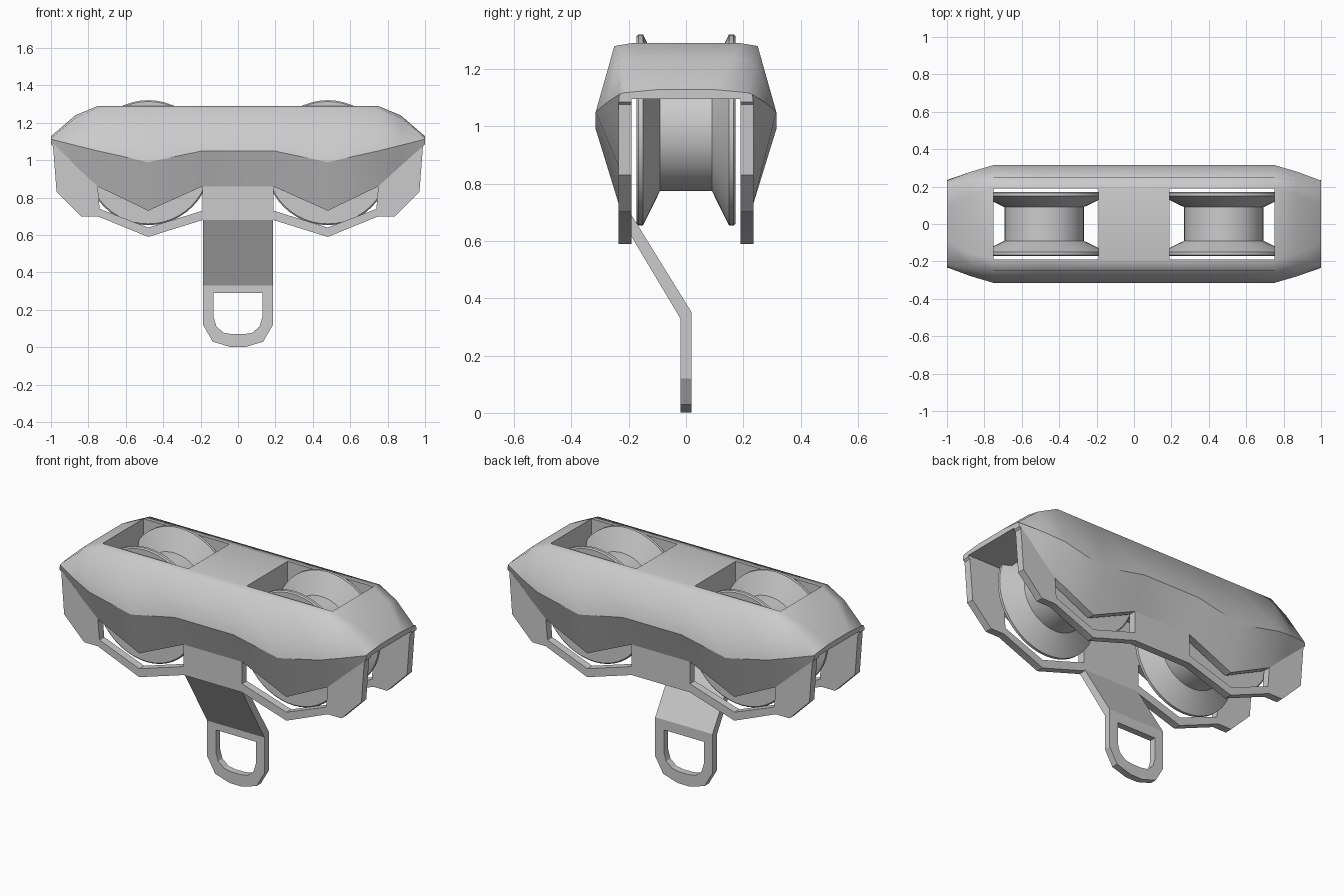
import bpy, bmesh, math
from mathutils import Matrix

cube = bpy.data.objects.get("Cube")
if cube:
    bpy.data.objects.remove(cube)

metal = bpy.data.materials.new("grey metal")
metal.use_nodes = True
GREY = (0.6, 0.6, 0.6, 1)
metal.diffuse_color = GREY
metal.node_tree.nodes["Principled BSDF"].inputs["Base Color"].default_value = GREY


def finish(bm, name, soft=lambda edge: False):
    """Smooth shading with sharp edges above 30 degrees, except soft ones."""
    bmesh.ops.recalc_face_normals(bm, faces=bm.faces)
    for f in bm.faces:
        f.smooth = True
    for e in bm.edges:
        e.smooth = soft(e) or e.calc_face_angle(math.pi) < math.radians(30)
    mesh = bpy.data.meshes.new(name)
    bm.to_mesh(mesh)
    bm.free()
    mesh.materials.append(metal)
    obj = bpy.data.objects.new(name, mesh)
    bpy.context.collection.objects.link(obj)
    return obj


def cut_sheet(name, outlines, half_depth, location, turn=0):
    """Flat sheet from upright outlines; later outlines become holes."""
    curve = bpy.data.curves.new(name + " outline", "CURVE")
    curve.dimensions = "2D"
    curve.fill_mode = "BOTH"
    curve.extrude = half_depth
    for pts in outlines:
        spline = curve.splines.new("POLY")
        spline.points.add(len(pts) - 1)
        for p, (u, v) in zip(spline.points, pts):
            p.co = (u, v, 0, 1)
        spline.use_cyclic_u = True
    helper = bpy.data.objects.new(name + " helper", curve)
    bpy.context.collection.objects.link(helper)
    mesh = helper.to_mesh()
    bm = bmesh.new()
    bm.from_mesh(mesh)
    helper.to_mesh_clear()
    bpy.data.objects.remove(helper)
    bmesh.ops.remove_doubles(bm, verts=bm.verts, dist=0.0005)
    bm.transform(Matrix.Translation(location) @ Matrix.Rotation(turn, 4, "Z")
                 @ Matrix.Rotation(math.pi / 2, 4, "X"))
    return finish(bm, name)


def mirrored(half):
    """Close a right-hand outline with its mirror image."""
    return half + [(-x, z) for x, z in reversed(half)]


# Housing: sections along x, with two wheel openings in the roof
INNER, ROOF = 0.19, 1.095
# x, lower z, crease width, crease z, shoulder width, shoulder z, flat width, top z
half = [
    (0.19, 0.86, 0.315, 1.05, 0.25, 1.28, INNER, 1.29),
    (0.48, 0.73, 0.315, 0.99, 0.25, 1.28, INNER, 1.29),
    (0.75, 0.86, 0.315, 1.05, 0.25, 1.28, INNER, 1.29),
    (0.87, 0.97, 0.28, 1.08, 0.235, 1.225, 0.16, 1.24),
    (1.0, 1.085, 0.232, 1.112, 0.215, 1.117, 0.1, 1.128),
]
stations = [(-s[0], *s[1:]) for s in reversed(half)] + half
bm = bmesh.new()
rings = []
for x, low, cw, cz, sw, sz, fw, top in stations:
    side = [(INNER, ROOF), (INNER, low), (0.235, low), (cw, cz), (sw, sz), (fw, top)]
    loop = side + [(-y, z) for y, z in reversed(side)]
    rings.append([bm.verts.new((x, y, z)) for y, z in loop])
n = len(rings[0])
TOP, UNDER = 5, n - 1          # loop edges that form the roof
shoulders = set()
for i, (a, b) in enumerate(zip(rings, rings[1:])):
    middle = abs(stations[i][0] + stations[i + 1][0]) / 2
    opening = INNER < middle < 0.75
    for k in range(n):
        m = (k + 1) % n
        if not (opening and k in (TOP, UNDER)):
            bm.faces.new((a[k], b[k], b[m], a[m]))
    if opening:
        for p, q in ((0, 5), (6, 11)):
            bm.faces.new((a[p], b[p], b[q], a[q]))
    for k in (4, 5, 6, 7):
        shoulders.add(frozenset((a[k], b[k])))
for ring, (x, *_) in zip(rings, stations):
    if abs(x) in (0.19, 0.75):
        bm.faces.new((ring[0], ring[5], ring[6], ring[11]))
for ring in (rings[0], rings[-1]):
    bm.faces.new((ring[0], ring[5], ring[6], ring[11]))
    bm.faces.new(ring[0:6])
    bm.faces.new(ring[6:12])
finish(bm, "housing", lambda e: frozenset(e.verts) in shoulders
       and all(abs(f.normal.y) < 0.99 for f in e.link_faces))

# Side plates, with slots left open below the housing
plate = mirrored([
    (0.19, 0.86), (0.19, 0.73), (0.48, 0.64), (0.74, 0.74), (0.75, 0.86),
    (0.99, 1.09), (0.97, 0.83), (0.84, 0.70), (0.75, 0.70), (0.48, 0.59), (0.19, 0.68),
])
# keep the outline in order: upper edge crosses the middle, then the lower edge
for name, y in (("front_plate", -0.2125), ("back_plate", 0.2125)):
    cut_sheet(name, [plate], 0.0225, (0, y, 0))

# Grooved wheels
profile = [(0.172, 0), (0.172, 0.327), (0.166, 0.334), (0.15, 0.334), (0.09, 0.212)]
profile += [(-y, r) for y, r in reversed(profile)]
SEGMENTS = 48
for name, cx in (("right_wheel", -0.48), ("left_wheel", 0.48)):
    bm = bmesh.new()
    verts = [bm.verts.new((r, y, 0)) for y, r in profile]
    edges = [bm.edges.new(pair) for pair in zip(verts, verts[1:])]
    bmesh.ops.spin(bm, geom=verts + edges, axis=(0, 1, 0), cent=(0, 0, 0),
                   angle=math.tau, steps=SEGMENTS, use_merge=True)
    bmesh.ops.remove_doubles(bm, verts=bm.verts, dist=0.0005)
    bm.transform(Matrix.Translation((cx, 0, 0.987)))
    finish(bm, name)

# Hanging tab: slanted arm and eye
cut_sheet("tab_arm", [[(-0.235, 0.69), (-0.19, 0.69), (0.02, 0.35), (0.02, 0.33),
                       (-0.02, 0.33)]], 0.187, (0, 0, 0), math.pi / 2)
eye = mirrored([(0.187, 0.33), (0.187, 0.12), (0.135, 0.03), (0.04, 0.001)])
hole = mirrored([(0.13, 0.29), (0.13, 0.16), (0.115, 0.11), (0.075, 0.077), (0.03, 0.07)])
cut_sheet("tab_eye", [eye, hole], 0.02, (0, 0, 0))
